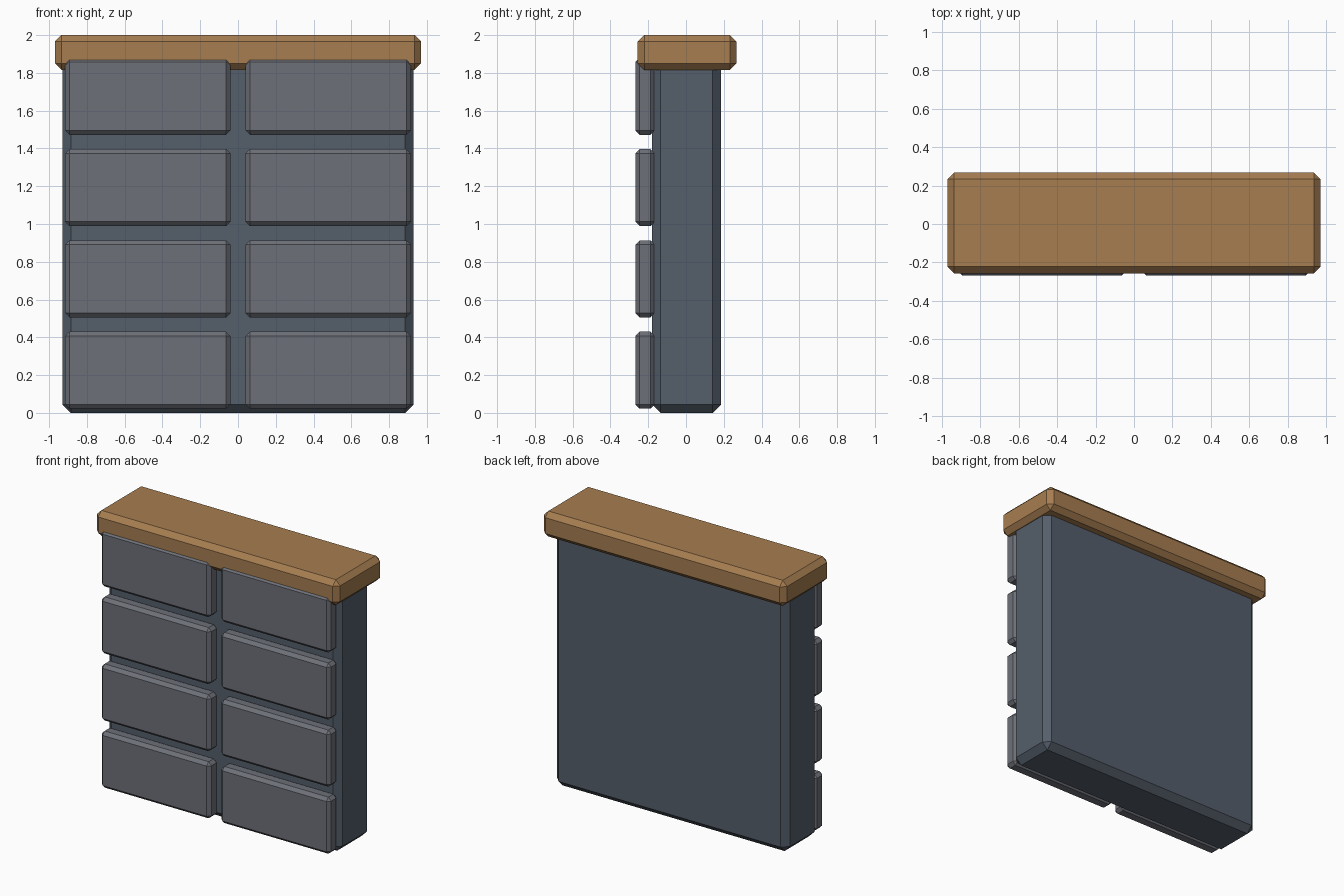
import bpy, bmesh
from mathutils import Vector

if "Cube" in bpy.data.objects:
    bpy.data.objects.remove(bpy.data.objects["Cube"])


def material(name, rgb):
    m = bpy.data.materials.new(name)
    m.diffuse_color = (*rgb, 1)
    m.use_nodes = True
    m.node_tree.nodes["Principled BSDF"].inputs["Base Color"].default_value = m.diffuse_color
    return m


def chamfered_box(name, lo, hi, chamfer, mat):
    """Flat-shaded box spanning lo..hi with single-segment chamfered edges."""
    lo, hi = Vector(lo), Vector(hi)
    bm = bmesh.new()
    bmesh.ops.create_cube(bm, size=1)
    bmesh.ops.scale(bm, vec=hi - lo, verts=bm.verts)
    bmesh.ops.translate(bm, vec=(lo + hi) / 2, verts=bm.verts)
    bmesh.ops.bevel(bm, geom=bm.edges[:], offset=chamfer, segments=1,
                    affect='EDGES', profile=0.5)
    mesh = bpy.data.meshes.new(name)
    bm.to_mesh(mesh)
    bm.free()
    mesh.materials.append(mat)
    obj = bpy.data.objects.new(name, mesh)
    bpy.context.collection.objects.link(obj)
    return obj


slate = material("slate", (0.09, 0.113, 0.147))
stone = material("stone", (0.155, 0.163, 0.19))
wood = material("wood", (0.38, 0.205, 0.08))

# Wall core and overhanging cap
chamfered_box("wall_core", (-0.93, -0.18, 0), (0.93, 0.186, 1.89), 0.045, slate)
chamfered_box("top_cap", (-0.97, -0.256, 1.816), (0.97, 0.268, 2.0), 0.035, wood)

# Four rows of paired blocks on the front
for row in range(4):
    z = 0.022 + 0.4835 * row
    for side, x in (("left", -0.915), ("right", 0.04)):
        chamfered_box(f"block_{side}_{row + 1}", (x, -0.268, z),
                      (x + 0.875, -0.165, z + 0.408), 0.023, stone)
